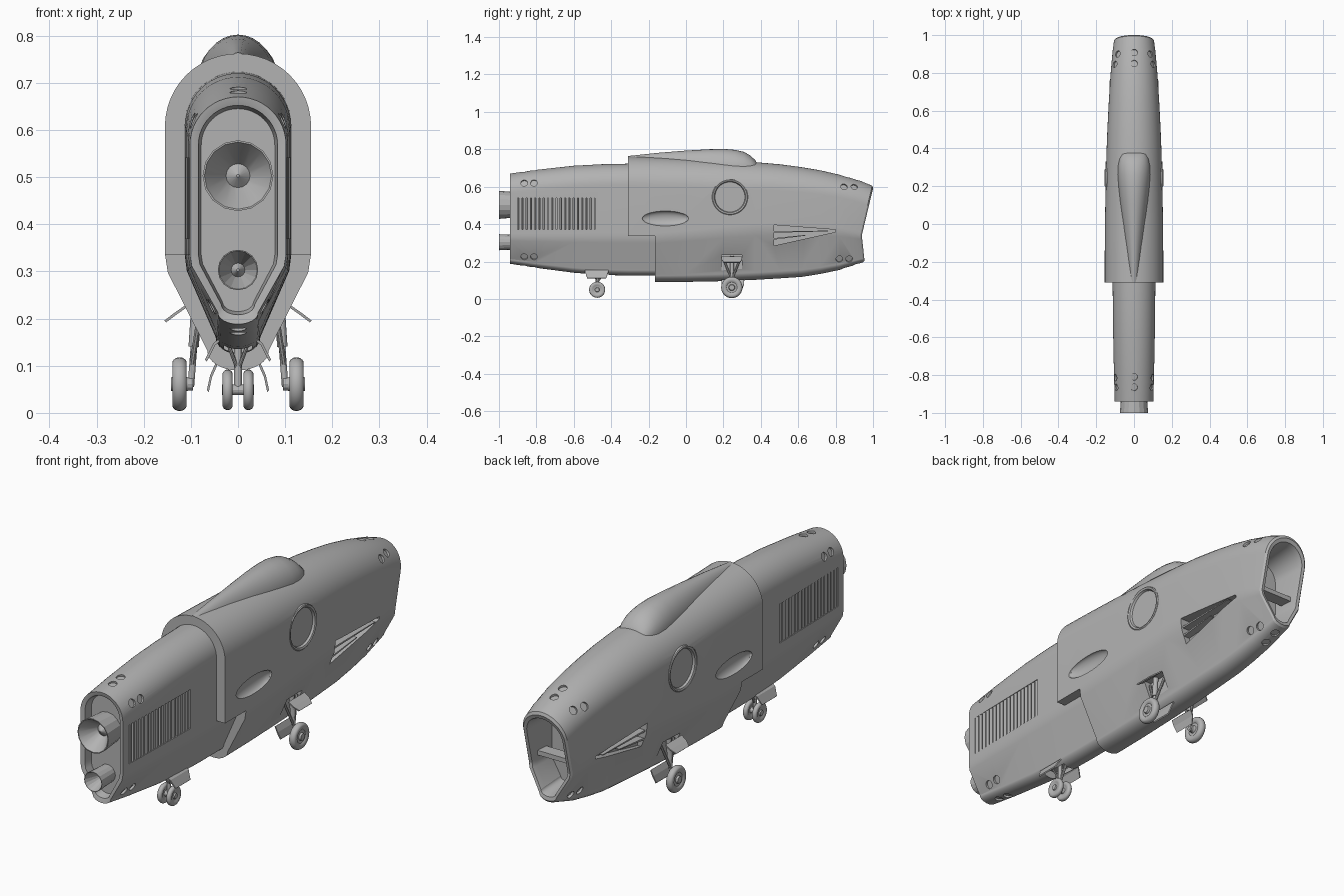
import bpy, bmesh, math
from mathutils import Vector, Matrix
from mathutils.bvhtree import BVHTree

if "Cube" in bpy.data.objects:
    bpy.data.objects.remove(bpy.data.objects["Cube"])

grey = bpy.data.materials.new("hull grey")
grey.diffuse_color = (0.45, 0.45, 0.45, 1)
grey.use_nodes = True
grey.node_tree.nodes["Principled BSDF"].inputs["Base Color"].default_value = grey.diffuse_color


def make(name, bm, angle=25, smooth=True):
    bmesh.ops.recalc_face_normals(bm, faces=bm.faces)
    if bm.calc_volume(signed=True) < 0:
        bmesh.ops.reverse_faces(bm, faces=bm.faces)
    me = bpy.data.meshes.new(name)
    bm.to_mesh(me)
    bm.free()
    ob = bpy.data.objects.new(name, me)
    bpy.context.collection.objects.link(ob)
    me.materials.append(grey)
    if smooth:
        shade(ob, angle)
    return ob


def shade(ob, angle):
    bpy.ops.object.select_all(action='DESELECT')
    ob.select_set(True)
    bpy.context.view_layer.objects.active = ob
    bpy.ops.object.shade_smooth_by_angle(angle=math.radians(angle))


def loft(loops):
    bm = bmesh.new()
    rings = [[bm.verts.new(p) for p in lp] for lp in loops]
    n = len(rings[0])
    for a, b in zip(rings, rings[1:]):
        for i in range(n):
            bm.faces.new((a[i], a[(i + 1) % n], b[(i + 1) % n], b[i]))
    bm.faces.new(rings[0])
    bm.faces.new(rings[-1])
    bm.normal_update()
    return bm


def box(bm, lo, hi, rot=None):
    lo, hi = Vector(lo), Vector(hi)
    m = Matrix.Translation((lo + hi) / 2) @ (rot or Matrix()) @ Matrix.Diagonal((*(hi - lo), 1))
    bmesh.ops.create_cube(bm, size=1, matrix=m)


def rod(bm, a, b, r, seg=12):
    a, b = Vector(a), Vector(b)
    q = (b - a).to_track_quat('Z', 'Y').to_matrix().to_4x4()
    bmesh.ops.create_cone(bm, cap_ends=True, segments=seg, radius1=r, radius2=r,
                          depth=(b - a).length, matrix=Matrix.Translation((a + b) / 2) @ q)


def lathe(bm, prof, centre, axis, seg=24):
    """Spin (radius, distance) pairs around an axis through centre."""
    q = Vector(axis).to_track_quat('Z', 'Y')
    rings = [[bm.verts.new(Vector(centre) + q @ Vector((r * math.cos(t), r * math.sin(t), d)))
              for t in (2 * math.pi * i / seg for i in range(seg))] for r, d in prof]
    for a, b in zip(rings, rings[1:]):
        for i in range(seg):
            bm.faces.new((a[i], a[(i + 1) % seg], b[(i + 1) % seg], b[i]))
    bm.faces.new(rings[0])
    bm.faces.new(rings[-1])


def prism(bm, pts, x0, x1):
    """Extrude a (y, z) outline along x."""
    a, b = ([bm.verts.new((x, y, z)) for y, z in pts] for x in (x0, x1))
    for i in range(len(a)):
        j = (i + 1) % len(a)
        bm.faces.new((a[i], a[j], b[j], b[i]))
    bm.faces.new(a)
    bm.faces.new(b)


def section(y, hw, top, bot, chine, slant=None):
    """Hull section: round crown, flat sides, chine, tapering rounded keel."""
    half = []
    for i in range(13):
        t = math.pi / 2 * (1 - i / 12)
        half.append((hw * math.cos(t), top - hw + hw * math.sin(t)))
    half += [(hw, chine + 0.015), (hw, chine), (hw * 0.96, chine - 0.04 * (chine - bot) / 0.245)]
    bx, bz = hw * 0.42, bot + 0.17 * (chine - bot)
    for i in range(9):
        t = math.pi / 2 * i / 8
        half.append((bx * math.cos(t), bz - (bz - bot) * math.sin(t)))
    half[-1] = (0, bot)
    full = half + [(-x, z) for x, z in half[-2:0:-1]]
    return [(x, y + (slant(z) if slant else 0), z) for x, z in full]


def nose_rake(z):
    return 0.06 * (z - 0.34) / 0.25 if z > 0.34 else 0.015 * (0.34 - z) / 0.14


def length(me):
    ys = [v.co.y for v in me.vertices] or [0]
    return max(ys) - min(ys)


def cut(ob, bm):
    """Subtract a cutter, keeping the first solver whose result is a complete hull."""
    cutter = make("cutter", bm, smooth=False)
    cutter.hide_render = True
    m = ob.modifiers.new("cut", 'BOOLEAN')
    m.operation, m.object = 'DIFFERENCE', cutter
    before, size, result = len(ob.data.polygons), length(ob.data), None
    for solver in ('MANIFOLD', 'EXACT', 'FLOAT'):
        m.solver = solver
        bpy.context.view_layer.update()
        dg = bpy.context.evaluated_depsgraph_get()
        me = bpy.data.meshes.new_from_object(ob.evaluated_get(dg), depsgraph=dg)
        if abs(length(me) - size) < 0.02 and before * 0.6 < len(me.polygons) != before:
            result = me
            break
    ob.modifiers.remove(m)
    if result:
        ob.data = result
        result.materials.clear()
        result.materials.append(grey)
    bpy.data.objects.remove(cutter)
    shade(ob, 20)


def thruster_holes(bm, tree, ys_high, ys_low, ys_mid, z_high, z_low):
    rays = [((0, y, 2), (0, 0, -1)) for y in ys_mid] + [((0, y, -2), (0, 0, 1)) for y in ys_mid]
    for s in (-1, 1):
        rays += [((s, y, z_high), (-s, 0, 0)) for y in ys_high]
        rays += [((s, y, z_low), (-s, 0, 0)) for y in ys_low]
    for o, d in rays:
        p, n, _, _ = tree.ray_cast(Vector(o) + Vector((0.0007, 0, 0)), Vector(d))
        if n.dot(Vector(d)) > 0:
            n = -n
        rod(bm, p - n * 0.009, p + n * 0.02, 0.018, 16)


# Rear hull with recessed tail face
rear_bm = loft([section(*k) for k in (
    (-0.90, 0.078, 0.645, 0.215, 0.335), (-0.935, 0.084, 0.652, 0.208, 0.335),
    (-0.938, 0.092, 0.66, 0.198, 0.335), (-0.94, 0.102, 0.67, 0.188, 0.335),
    (-0.80, 0.106, 0.69, 0.166, 0.335), (-0.60, 0.110, 0.712, 0.14, 0.335),
    (-0.45, 0.112, 0.72, 0.128, 0.335), (-0.31, 0.113, 0.723, 0.125, 0.335),
    (-0.10, 0.113, 0.723, 0.125, 0.335))])
rear_tree = BVHTree.FromBMesh(rear_bm)

# Forward hull with raked, hollow nose
keys = [(-0.31, 0.155, 0.762, 0.088, 0.335), (-0.165, 0.155, 0.758, 0.09, 0.338),
        (0, 0.154, 0.752, 0.091, 0.35), (0.2, 0.150, 0.742, 0.095, 0.37),
        (0.37, 0.146, 0.731, 0.102, 0.385), (0.5, 0.141, 0.72, 0.11, 0.39),
        (0.62, 0.135, 0.704, 0.118, 0.387), (0.72, 0.129, 0.687, 0.134, 0.38),
        (0.82, 0.122, 0.664, 0.155, 0.368)]
fore_bm = loft([section(*k) for k in keys] + [
    section(0.895, 0.113, 0.632, 0.182, 0.352, lambda z: 0.5 * nose_rake(z)),
    section(0.932, 0.106, 0.605, 0.196, 0.342, nose_rake),
    section(0.94, 0.099, 0.592, 0.204, 0.34, nose_rake),
    section(0.938, 0.086, 0.576, 0.220, 0.34, nose_rake),
    section(0.915, 0.080, 0.570, 0.226, 0.34, nose_rake),
    section(0.82, 0.074, 0.56, 0.235, 0.34)])
fore_tree = BVHTree.FromBMesh(fore_bm)

rear = make("rear_hull", rear_bm, 20)
fore = make("forward_hull", fore_bm, 20)

# Rear openings: thruster holes, louvre pockets, rear wheel well
bm = bmesh.new()
thruster_holes(bm, rear_tree, (-0.865, -0.813), (-0.865, -0.813), (-0.865, -0.81), 0.62, 0.225)
for s in (-1, 1):
    a, b = sorted((s * 0.09, s * 0.2))
    box(bm, (a, -0.9, 0.37), (b, -0.487, 0.54))
box(bm, (-0.03, -0.54, 0.05), (0.03, -0.415, 0.17))
cut(rear, bm)

# Lower rear step of the forward hull
bm = bmesh.new()
box(bm, (-0.3, -0.5, 0), (0.3, -0.165, 0.336))
cut(fore, bm)

# Forward openings: thrusters, scoops, portholes, side intakes, wheel wells
bm = bmesh.new()
thruster_holes(bm, fore_tree, (0.845, 0.90), (0.82, 0.872), (0.85, 0.908), 0.60, 0.213)
intake = [(0.47, 0.395), (0.47, 0.285), (0.8, 0.358), (0.8, 0.370)]
for s in (-1, 1):
    m = Matrix.Translation((s * 0.156, -0.11, 0.43)) @ Matrix.Diagonal((0.026, 0.125, 0.04, 1))
    bmesh.ops.create_uvsphere(bm, u_segments=24, v_segments=14, radius=1, matrix=m)
    rod(bm, (s * 0.125, 0.235, 0.545), (s * 0.2, 0.235, 0.545), 0.096, 32)
    prism(bm, intake, s * 0.095, s * 0.2)
    a, b = sorted((s * 0.068, s * 0.2))
    box(bm, (a, 0.19, 0.03), (b, 0.30, 0.235))
cut(fore, bm)

# Canopy fairing
canopy = []
for y, hw, top in [(-0.309, 0.03, 0.764), (-0.15, 0.045, 0.781), (0, 0.062, 0.793),
                   (0.12, 0.076, 0.8), (0.2, 0.083, 0.802), (0.26, 0.087, 0.797),
                   (0.31, 0.085, 0.786), (0.345, 0.077, 0.766), (0.37, 0.066, 0.742),
                   (0.382, 0.058, 0.72)]:
    base = min(0.70, top - 0.03)
    canopy.append([(hw * math.cos(t), y, base + (top - base) * math.sin(t))
                   for t in (math.pi * i / 16 for i in range(17))])
make("canopy_fairing", loft(canopy), 35)

# Engine nozzles
for name, z, r in (("main_nozzle", 0.503, 0.075), ("lower_nozzle", 0.303, 0.043)):
    bm = bmesh.new()
    lathe(bm, [(r * 0.88, 0.11), (r, 0), (r * 0.95, 0), (r * 0.34, 0.07), (0.003, 0.05)],
          (0, -1, z), (0, 1, 0), 16)
    make(name, bm, 20)

# Nose crossbar
bm = bmesh.new()
box(bm, (-0.082, 0.855, 0.365), (0.082, 0.91, 0.385))
make("nose_crossbar", bm, smooth=False)

for s, side in ((-1, "left"), (1, "right")):
    # Louvre slats
    bm = bmesh.new()
    for i in range(18):
        y = -0.887 + i * 0.0228
        a, b = sorted((s * 0.088, s * (0.1025 + 0.015 * (y + 0.9))))
        box(bm, (a, y - 0.008, 0.37), (b, y + 0.008, 0.54), Matrix.Rotation(s * 0.15, 4, 'Z'))
    make(side + "_louvres", bm, smooth=False)
    # Porthole ring and pane
    bm = bmesh.new()
    lathe(bm, [(0.096, 0), (0.096, 0.024), (0.092, 0.027), (0.084, 0.024), (0.080, 0.015),
               (0.003, 0.015)], (s * 0.125, 0.235, 0.545), (s, 0, 0), 40)
    make(side + "_porthole", bm)
    # Intake fins
    bm = bmesh.new()
    prism(bm, [(0.47, 0.362), (0.47, 0.354), (0.76, 0.361), (0.76, 0.365)], s * 0.09, s * 0.131)
    prism(bm, [(0.47, 0.325), (0.47, 0.317), (0.64, 0.338), (0.64, 0.342)], s * 0.09, s * 0.126)
    make(side + "_intake_fins", bm, smooth=False)
    # Wheels: main on each side, and one of the rear pair
    for name, x, y, z, r, w in (("main_wheel", 0.124, 0.245, 0.061, 0.057, 0.016),
                                ("rear_wheel", 0.022, -0.475, 0.049, 0.043, 0.011)):
        prof = [(r * 0.25, -w * 1.1), (r * 0.3, -w * 0.6), (r * 0.5, -w * 0.6), (r * 0.6, -w * 0.9)]
        prof += [(r * 0.75 + r * 0.25 * math.cos(t), w * math.sin(t))
                 for t in (math.pi * (i / 8 - 0.5) * 0.8 for i in range(9))]
        prof += [(q, -d) for q, d in prof[3::-1]]
        bm = bmesh.new()
        lathe(bm, prof, (s * x, y, z), (s, 0, 0), 28)
        make(side + "_" + name, bm, 40)
    # Main leg, braces and axle
    bm = bmesh.new()
    rod(bm, (s * 0.088, 0.245, 0.23), (s * 0.094, 0.245, 0.14), 0.011)
    rod(bm, (s * 0.092, 0.245, 0.16), (s * 0.1, 0.245, 0.055), 0.007)
    rod(bm, (s * 0.095, 0.245, 0.061), (s * 0.125, 0.245, 0.061), 0.014)
    for y in (0.2, 0.29):
        rod(bm, (s * 0.08, y, 0.215), (s * 0.098, 0.245, 0.1), 0.006, 8)
    make(side + "_main_leg", bm)
    # Gear doors: flared upper, hanging inner and rear
    for name, pts, y0, y1 in (
            ("upper_door", [(0.112, 0.228), (0.135, 0.212), (0.156, 0.196)], 0.19, 0.30),
            ("inner_door", [(0.048, 0.105), (0.059, 0.08), (0.066, 0.048)], 0.19, 0.31),
            ("rear_door", [(0.03, 0.165), (0.052, 0.148), (0.07, 0.113)], -0.54, -0.415)):
        loop = pts + [(x - 0.004, z - 0.004) for x, z in reversed(pts)]
        ends = [[(s * x, y + (d if i in (2, 3) else 0), z) for i, (x, z) in enumerate(loop)]
                for y, d in ((y0, 0.012), (y1, -0.012))]
        make(side + "_" + name, loft(ends), smooth=False)

# Rear leg, drag brace and axle
bm = bmesh.new()
rod(bm, (0, -0.475, 0.17), (0, -0.475, 0.05), 0.008)
rod(bm, (0, -0.43, 0.165), (0, -0.475, 0.085), 0.006, 8)
rod(bm, (-0.022, -0.475, 0.049), (0.022, -0.475, 0.049), 0.011)
for s in (-1, 1):
    rod(bm, (s * 0.026, -0.5, 0.16), (0, -0.475, 0.09), 0.004, 8)
make("rear_leg", bm)
